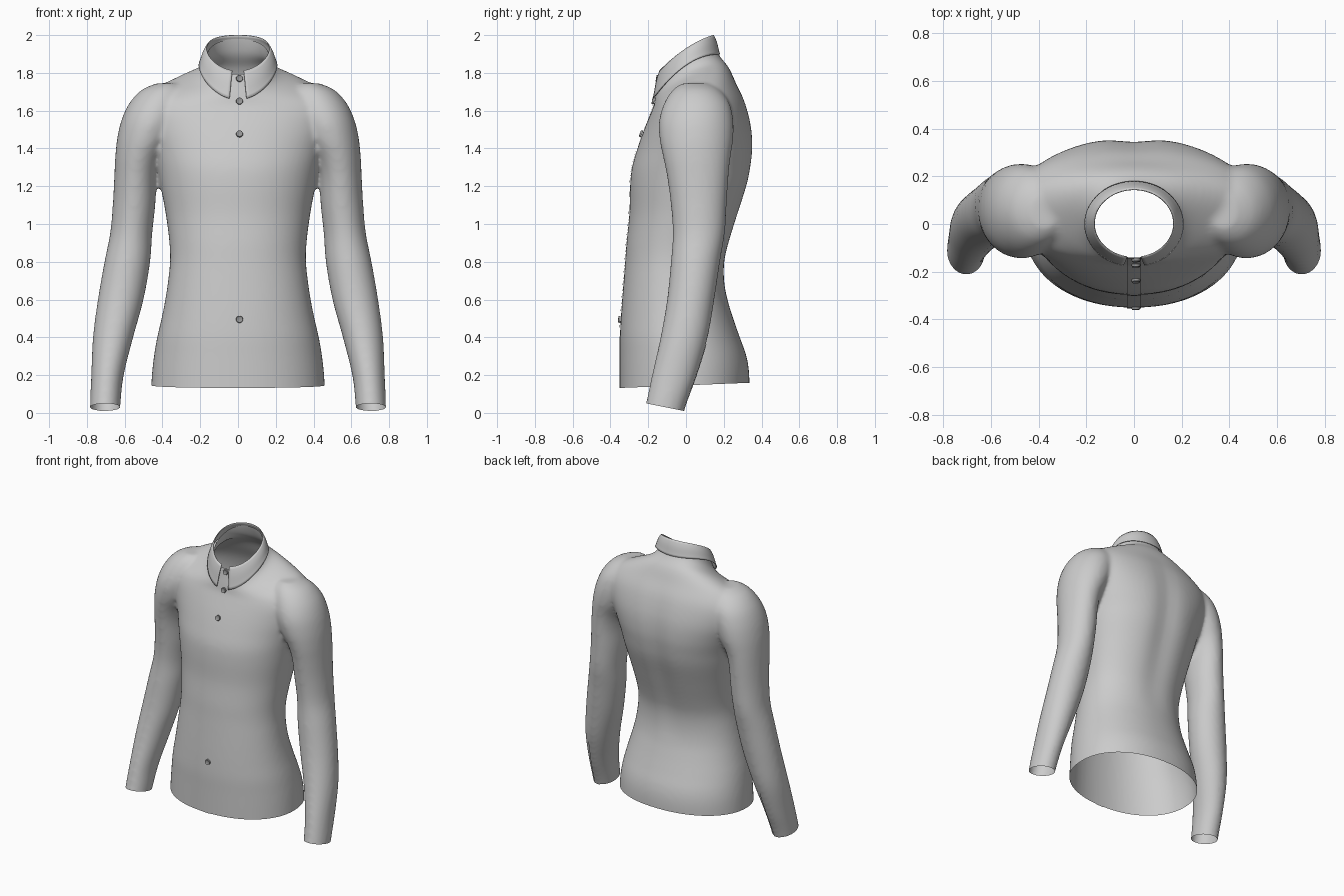
import bpy, bmesh, math
from mathutils import Vector
from mathutils.bvhtree import BVHTree

if "Cube" in bpy.data.objects:
    bpy.data.objects.remove(bpy.data.objects["Cube"])


def material(name, value):
    mat = bpy.data.materials.new(name)
    mat.use_nodes = True
    colour = (value, value, value, 1)
    mat.diffuse_color = colour
    mat.node_tree.nodes["Principled BSDF"].inputs["Base Color"].default_value = colour
    return mat


cloth = material("light grey cloth", 0.6)
button_grey = material("dark grey button", 0.3)


def add_object(name, bm, mat):
    mesh = bpy.data.meshes.new(name)
    bm.to_mesh(mesh)
    bm.free()
    mesh.materials.append(mat)
    obj = bpy.data.objects.new(name, mesh)
    bpy.context.collection.objects.link(obj)
    bpy.ops.object.select_all(action="DESELECT")
    obj.select_set(True)
    bpy.context.view_layer.objects.active = obj
    bpy.ops.object.shade_smooth_by_angle(angle=math.radians(50))
    return obj


def smooth_rows(rows, steps=4):
    """Catmull-Rom interpolation between the given sections."""
    rows = [Vector(r) for r in rows]
    out = []
    for i in range(len(rows) - 1):
        a, b, c, d = (rows[min(max(i + k, 0), len(rows) - 1)] for k in (-1, 0, 1, 2))
        for j in range(steps):
            t = j / steps
            out.append(b + (c - a) * (t / 2) + (a * 2 - b * 5 + c * 4 - d) * (t * t / 2)
                       + (b * 3 - a - c * 3 + d) * (t ** 3 / 2))
    return out + [rows[-1]]


def loft(bm, rows, power=2.0, groove=0.0, sides=64):
    """Closed solid through sections: front z, back z, inner x, outer x, front y, back y."""
    rings = []
    for zf, zb, xi, xo, yf, yb in smooth_rows(rows):
        ring = []
        for i in range(sides):
            a = math.tau * i / sides
            c, s = (math.copysign(abs(v) ** (2 / power), v) for v in (math.cos(a), math.sin(a)))
            x = (xi + xo) / 2 + c * (xo - xi) / 2
            y = (yf + yb) / 2 + s * (yb - yf) / 2
            z = zf + (zb - zf) * (s + 1) / 2
            if s > 0 and 0.6 < z < 1.8:
                y -= groove * math.sin(math.pi * (z - 0.6) / 1.2) * math.exp(-(x / 0.09) ** 2)
            ring.append(bm.verts.new((x, y, z)))
        rings.append(ring)
    for low, high in zip(rings, rings[1:]):
        for i in range(sides):
            j = (i + 1) % sides
            bm.faces.new((low[i], low[j], high[j], high[i]))
    bm.faces.new(rings[0])
    bm.faces.new(rings[-1])


# Torso sections: front z, back z, half width, front y, back y
torso = [
    (0.04, 0.04, 0.465, -0.35, 0.335), (0.2, 0.2, 0.456, -0.35, 0.335),
    (0.3, 0.3, 0.445, -0.35, 0.32), (0.4, 0.4, 0.428, -0.35, 0.285),
    (0.5, 0.5, 0.405, -0.345, 0.25), (0.6, 0.6, 0.385, -0.338, 0.22),
    (0.7, 0.7, 0.37, -0.33, 0.207), (0.8, 0.8, 0.36, -0.322, 0.212),
    (0.9, 0.9, 0.363, -0.315, 0.237), (1.05, 1.05, 0.382, -0.3, 0.285),
    (1.2, 1.2, 0.41, -0.296, 0.333), (1.3, 1.3, 0.43, -0.286, 0.353),
    (1.4, 1.4, 0.46, -0.257, 0.362), (1.5, 1.52, 0.5, -0.222, 0.352),
    (1.58, 1.65, 0.52, -0.19, 0.315), (1.63, 1.75, 0.47, -0.17, 0.265),
    (1.66, 1.83, 0.34, -0.165, 0.225), (1.69, 1.88, 0.22, -0.16, 0.185),
    (1.74, 1.92, 0.178, -0.15, 0.163), (1.82, 2.0, 0.163, -0.137, 0.14),
    (1.9, 2.08, 0.16, -0.13, 0.14)]
# Sleeve sections: z, inner x, outer x, front y, back y
sleeve = [
    (1.745, 0.32, 0.43, -0.02, 0.12), (1.71, 0.28, 0.51, -0.07, 0.18),
    (1.64, 0.28, 0.575, -0.115, 0.23), (1.55, 0.3, 0.617, -0.142, 0.25),
    (1.45, 0.34, 0.64, -0.14, 0.25), (1.35, 0.4, 0.65, -0.12, 0.235),
    (1.25, 0.428, 0.655, -0.1, 0.225), (1.1, 0.438, 0.663, -0.08, 0.215),
    (0.95, 0.454, 0.677, -0.07, 0.205), (0.8, 0.465, 0.707, -0.08, 0.18),
    (0.6, 0.5, 0.742, -0.1, 0.15), (0.4, 0.555, 0.768, -0.135, 0.115),
    (0.2, 0.605, 0.777, -0.18, 0.055), (0.05, 0.622, 0.783, -0.212, 0.0),
    (-0.08, 0.632, 0.785, -0.24, -0.04)]

# Fuse torso and sleeves into one smooth body
bm = bmesh.new()
loft(bm, [(zf, zb, -w, w, yf, yb) for zf, zb, w, yf, yb in torso], 2.15, 0.022)
for side in (-1, 1):
    loft(bm, [(z, z, side * xi, side * xo, yf, yb) for z, xi, xo, yf, yb in sleeve])
bmesh.ops.recalc_face_normals(bm, faces=bm.faces)
body = add_object("shirt_body", bm, cloth)
remesh = body.modifiers.new("fuse", "REMESH")
remesh.mode = "VOXEL"
remesh.voxel_size = 0.013
relax = body.modifiers.new("relax", "SMOOTH")
relax.factor = 0.5
relax.iterations = 10
fused = bpy.data.meshes.new_from_object(body.evaluated_get(bpy.context.evaluated_depsgraph_get()))
bpy.data.objects.remove(body)


def cut(bm, keep, point, normal, clear=True):
    """Cut the faces chosen by the rule and drop those beyond the plane."""
    faces = [f for f in bm.faces if keep(f.calc_center_median())]
    geom = faces + list({e for f in faces for e in f.edges}) + list({v for f in faces for v in f.verts})
    bmesh.ops.bisect_plane(bm, geom=geom, plane_co=point, plane_no=normal, clear_outer=clear)


# Open the hem, neck and cuffs
bm = bmesh.new()
bm.from_mesh(fused)
cut(bm, lambda p: abs(p.x) < 0.53 and p.z < 0.3, (0, 0, 0.146), (0, 0.04, -1))
cut(bm, lambda p: p.z > 1.7 and abs(p.x) < 0.25, (0, 0, 1.885), (0, -0.66, 1))
cut(bm, lambda p: abs(p.x) > 0.55 and p.z < 0.2, (0, -0.11, 0.03), (0, -0.2, -1))
surface = BVHTree.FromBMesh(bm)
shell = bm.copy()
add_object("shirt_body", bm, cloth)


def strip(name, keep, centre, across, half, lift=0.004):
    """Thin cloth band lying on the shell between two parallel planes."""
    bm = shell.copy()
    bmesh.ops.delete(bm, geom=[f for f in bm.faces if not keep(f.calc_center_median(), f.normal)],
                     context="FACES")
    across = Vector(across).normalized()
    for sign in (-1, 1):
        cut(bm, lambda p: True, Vector(centre) + across * half * sign, across * sign)
    bm.normal_update()
    for v, n in [(v, v.normal.copy()) for v in bm.verts]:
        v.co += n * lift
    add_object(name, bm, cloth)


# Button placket and cuff plackets
strip("front_placket", lambda p, n: abs(p.x) < 0.08 and p.y < -0.08 and n.y < -0.1,
      (0, 0, 0), (1, 0, 0), 0.03)
for side, label in ((-1, "right"), (1, "left")):
    strip(label + "_cuff_placket",
          lambda p, n: p.x * side > 0.5 and p.z < 0.36 and n.y > 0.2,
          (side * 0.69, 0, 0.2), (side, 0, 0.1), 0.022)
shell.free()

# Folded collar, open at the front
bm = bmesh.new()
columns, rows = 72, 8
grid = []
for i in range(columns + 1):
    column = []
    for j in range(rows + 1):
        t = j / rows
        gap = 0.18 + 0.04 * t
        a = -math.pi / 2 + gap + (math.tau - 2 * gap) * i / columns
        s = math.sin(a)
        bow = 0.008 * math.sin(math.pi * t) * (1 - t)
        top = Vector((0.166 * math.cos(a), 0.002 + 0.142 * s, 1.93 + 0.095 * s - 0.025 * s * s))
        low = Vector((0.206 * math.cos(a), 0.178 * s, 1.84 + 0.12 * s - 0.062 * s * s))
        p = top.lerp(low, t) + Vector((math.cos(a), s, 0)) * bow
        column.append(bm.verts.new(p))
    grid.append(column)
for left, right in zip(grid, grid[1:]):
    for j in range(rows):
        bm.faces.new((left[j], left[j + 1], right[j + 1], right[j]))
collar = add_object("collar", bm, cloth)
thick = collar.modifiers.new("thickness", "SOLIDIFY")
thick.thickness = 0.005
thick.offset = 0

# Buttons seated on the placket
for number, z in enumerate((1.77, 1.65, 1.475, 0.495), 1):
    hit, normal, _, _ = surface.ray_cast(Vector((0.008, -1, z)), Vector((0, 1, 0)))
    if hit is None:
        continue
    if normal.y > 0:
        normal = -normal
    bm = bmesh.new()
    bmesh.ops.create_cone(bm, cap_ends=True, segments=24, radius1=0.019, radius2=0.017, depth=0.012)
    face = max(bm.faces, key=lambda f: f.calc_center_median().z)
    bmesh.ops.inset_individual(bm, faces=[face], thickness=0.005, depth=-0.003)
    button = add_object(f"button_{number}", bm, button_grey)
    button.location = hit + normal * 0.008
    button.rotation_euler = normal.to_track_quat("Z", "Y").to_euler()
